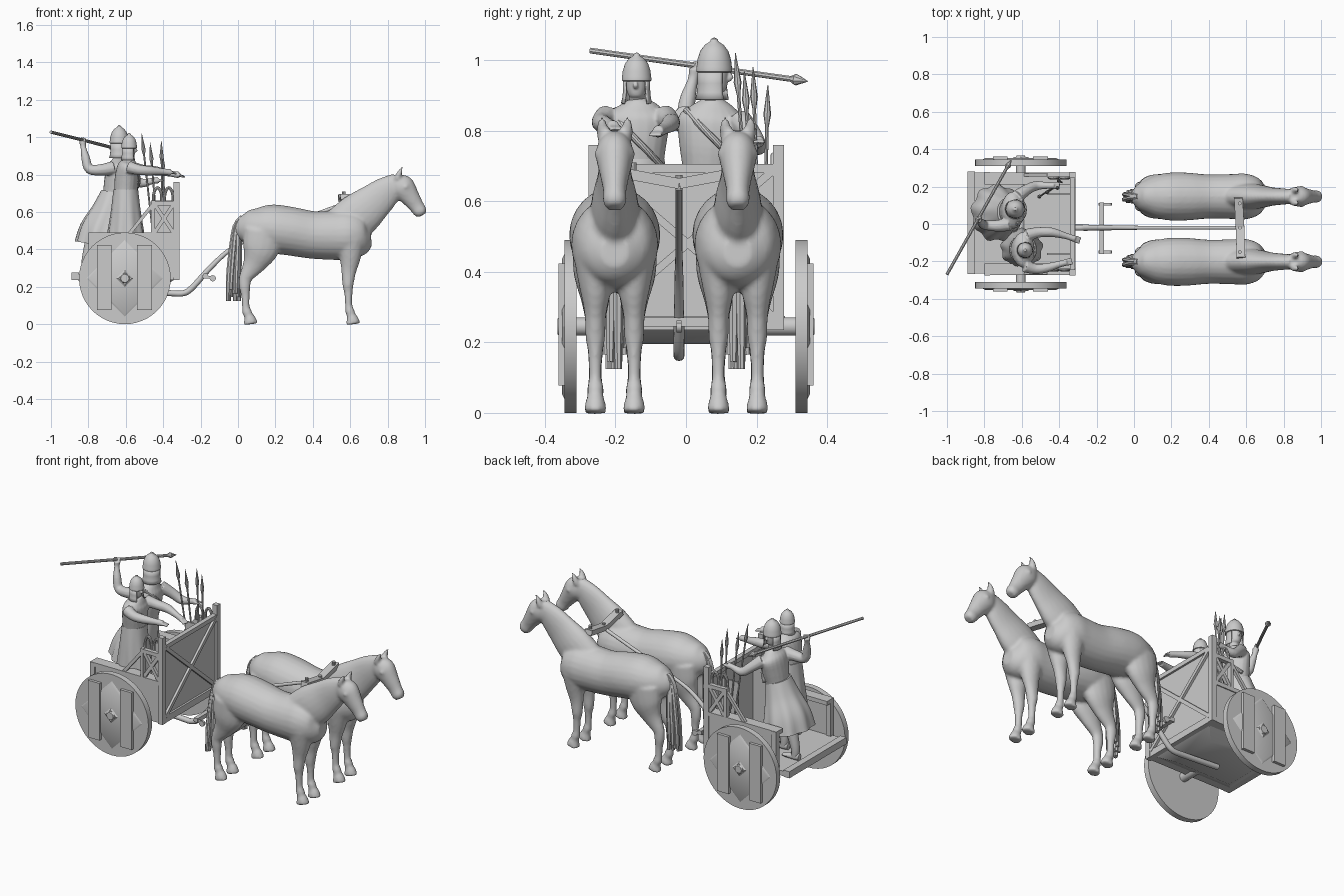
import bpy, bmesh, math
from mathutils import Vector, Matrix

# ---------- helpers ----------
def finish(name, bm, remesh=0, smooth=4):
    bmesh.ops.recalc_face_normals(bm, faces=bm.faces)
    me = bpy.data.meshes.new(name)
    bm.to_mesh(me); bm.free()
    for p in me.polygons: p.use_smooth = True
    me.set_sharp_from_angle(angle=math.radians(35))
    ob = bpy.data.objects.new(name, me)
    bpy.context.collection.objects.link(ob)
    if remesh:
        m = ob.modifiers.new("blend", 'REMESH')
        m.mode, m.voxel_size, m.use_smooth_shade = 'VOXEL', remesh, True
        s = ob.modifiers.new("soften", 'SMOOTH')
        s.factor, s.iterations = 0.5, smooth
    return ob

def spline(rings, k=4):
    """Catmull-Rom through (x, y, z, a, b) rings"""
    rs = [tuple(r) + (r[3],) if len(r) == 4 else tuple(r) for r in rings]
    out = []
    for i in range(len(rs) - 1):
        p0, p1, p2, p3 = rs[max(i-1, 0)], rs[i], rs[i+1], rs[min(i+2, len(rs)-1)]
        for j in range(k):
            t = j / k
            out.append(tuple(.5*(2*b + (c-a)*t + (2*a-5*b+4*c-d)*t*t + (3*b-a-3*c+d)*t**3)
                             for a, b, c, d in zip(p0, p1, p2, p3)))
    return out + [rs[-1]]

def tube(bm, rings, n=16, k=4, rot=0, fold=0):
    """capped loft; a = half width across y, b = the other half width"""
    rings = spline(rings, k)
    P = [Vector(r[:3]) for r in rings]
    loops = []
    for i, r in enumerate(rings):
        t = (P[min(i+1, len(P)-1)] - P[max(i-1, 0)]).normalized()
        ref = Vector((1, 0, 0)) if abs(t.y) > .9 else Vector((0, 1, 0))
        s = (ref - t * ref.dot(t)).normalized()
        o = t.cross(s)
        f = fold * i / len(rings)
        loop = []
        for j in range(n):
            th = 2*math.pi*j/n + rot
            g = 1 + f * math.cos(9*th)
            loop.append(bm.verts.new(P[i] + s*max(r[3], .001)*g*math.cos(th) + o*max(r[4], .001)*g*math.sin(th)))
        loops.append(loop)
    for A, B in zip(loops, loops[1:]):
        for j in range(n):
            bm.faces.new((A[j], A[(j+1) % n], B[(j+1) % n], B[j]))
    bm.faces.new(loops[0]); bm.faces.new(loops[-1])

def part(name, rings, n=16, k=4, **kw):
    bm = bmesh.new(); tube(bm, rings, n, k, **kw)
    return finish(name, bm)

def box(name, x0, x1, y0, y1, z0, z1):
    bm = bmesh.new()
    bmesh.ops.create_cube(bm, size=1, matrix=Matrix.Translation(((x0+x1)/2, (y0+y1)/2, (z0+z1)/2))
                          @ Matrix.Diagonal((x1-x0, y1-y0, z1-z0, 1)))
    return finish(name, bm)

def strut(name, p, q, w, h=None):
    a, b = w*.707, (h or w)*.707
    return part(name, [(*p, a, b), (*q, a, b)], 4, 1, rot=math.pi/4)

# ---------- horses ----------
bm = bmesh.new()
tube(bm, [(-.005,0,.545,.025,.035), (.03,0,.53,.07,.08), (.1,0,.515,.108,.11), (.18,0,.51,.127,.13),
          (.28,0,.497,.128,.13), (.4,0,.477,.118,.127), (.52,0,.475,.12,.132), (.6,0,.475,.122,.133),
          (.67,0,.46,.095,.1), (.712,0,.46,.04,.045)], 24)
tube(bm, [(.53,0,.50,.07,.11), (.64,0,.58,.068,.12), (.73,0,.655,.05,.1), (.80,0,.715,.043,.08), (.86,0,.765,.036,.05)], 20)
tube(bm, [(.835,0,.785,.025,.025), (.85,0,.765,.043,.05), (.88,0,.732,.054,.066), (.92,0,.68,.043,.052),
          (.955,0,.63,.033,.04), (.975,0,.6,.034,.037), (.985,0,.582,.022,.024)], 20)
for s in (-1, 1):
    y = s*.055
    tube(bm, [(.85,s*.03,.775,.02,.018), (.864,s*.036,.81,.018,.014), (.883,s*.034,.845,.003)], 10)
    tube(bm, [(.895,s*.04,.735,.012), (.9,s*.056,.735,.01)], 10, 1)
    tube(bm, [(.6,s*.065,.46,.055,.08), (.6,y,.36,.046,.058), (.592,y,.28,.031,.04), (.588,y,.21,.028,.03),
              (.59,y,.17,.021,.023), (.592,y,.1,.018,.02), (.598,y,.07,.024,.025), (.606,y,.042,.021,.021)])
    tube(bm, [(.14,s*.065,.5,.055,.11), (.12,s*.06,.4,.057,.098), (.085,y,.32,.04,.062), (.042,y,.25,.027,.036),
              (.036,y,.2,.025,.03), (.04,y,.15,.02,.023), (.042,y,.09,.02,.021), (.048,y,.065,.025,.026), (.056,y,.04,.021,.021)])
    for x in (.61, .062):
        tube(bm, [(x-.003,y,.045,.024,.026), (x+.003,y,.022,.03,.034), (x+.006,y,0,.033,.04)], 16)
horse = finish("horse", bm, remesh=.009)
horse.location.y = .147
horse2 = horse.copy(); horse2.location.y = -.202; horse2.name = "second_horse"
bpy.context.collection.objects.link(horse2)

# tails as bundles of hanging locks
for oy in (.147, -.202):
    bm = bmesh.new()
    for i in range(13):
        a = i*2.4; d = .006 + .022*math.sqrt(i/12)
        dx, dy = d*math.cos(a), d*math.sin(a)
        e = .125 + (i % 4)*.02
        tube(bm, [(.02,oy+dy*.2,.575,.01), (-.004+dx*.5,oy+dy*.5,.52,.014), (-.014+dx,oy+dy,.38,.014),
                  (-.022+dx*1.2,oy+dy*1.1,.25,.013), (-.024+dx*1.3,oy+dy*1.2,e,.01)], 7, 3)
    finish("tail", bm)

# ---------- pole, yoke and swingletree ----------
part("pole", [(-.6,-.02,.18,.016), (-.37,-.02,.166,.016), (-.29,-.02,.166,.016), (-.24,-.02,.2,.016), (-.15,-.02,.3,.014),
              (-.04,-.02,.4,.012), (.1,-.02,.47,.01), (.57,-.02,.645,.01)], 12)
for y, x in ((-.18, .572), (.14, .558)):
    strut("yoke_arm", (.567,-.02,.65), (x,y,.68), .046, .03)
part("yoke_pin", [(.567,-.02,.63,.01), (.567,-.02,.675,.01)], 10, 1)
for y in (-.15, .11):
    part("yoke_peg", [(.565,y,.67,.01), (.565,y,.71,.01)], 10, 1)
box("swingletree", -.185, -.16, -.16, .115, .245, .27)
for y in (-.15, -.02, .105):
    strut("swingletree_peg", (-.19,y,.255), (-.12,y,.248), .014)
    part("trace_ring", [(-.135,y-.007,.245,.017), (-.135,y+.007,.245,.017)], 12, 1)

# ---------- wheels ----------
X, Z = -.605, .245
part("axle", [(X,-.33,Z,.026), (X,.33,Z,.026)], 16, 1)
for s in (-1, 1):
    part("wheel", [(X,s*.31,Z,.245), (X,s*.345,Z,.245)], 48, 1)
    part("wheel_diamond", [(X,s*.34,Z,.215), (X,s*.352,Z,.19)], 4, 1)
    part("hub", [(X,s*.34,Z,.07), (X,s*.358,Z,.035)], 4, 1)
    part("hub_cap", [(X,s*.35,Z,.03), (X,s*.365,Z,.022)], 16, 1)
    for dx in (-.11, .105):
        y0, y1 = sorted((s*.34, s*.362))
        box("wheel_plank", X+dx-.039, X+dx+.039, y0, y1, .077, .423)

# ---------- chariot body ----------
box("floor", -.88, -.32, -.265, .275, .235, .265)
box("rear_sill", -.89, -.85, -.267, .28, .235, .275)
part("hull", [(-.6,0,.238,.32,.37), (-.6,0,.195,.2,.26)], 4, 1, rot=math.pi/4)
box("front_panel", -.337, -.327, -.25, .26, .25, .70)
box("front_top_rail", -.343, -.315, -.267, .275, .68, .705)
box("front_bottom_rail", -.343, -.315, -.267, .275, .235, .275)
for a, b in ((-.24, .25), (.25, -.24)):
    strut("front_cross", (-.324,a,.27), (-.324,b,.69), .022)
for c in (-.26, .262):
    s = 1 if c > 0 else -1
    box("front_post", -.345, -.313, c-.016, c+.016, .235, .76)
    box("side_wall", -.79, -.33, c-.008, c+.008, .25, .48)
    y0, y1 = sorted((c - s*.05, c + s*.014))
    box("side_rail", -.80, -.33, y0, y1, .465, .49)
    box("rear_post", -.80, -.77, c-.016, c+.016, .25, .488)
    box("quiver_post", -.465, -.445, c-.013, c+.013, .48, .66)
    box("quiver_rail", -.465, -.33, c-.013, c+.013, .635, .658)
    strut("side_cross", (-.445,c,.49), (-.345,c,.64), .02)
    strut("side_cross", (-.345,c,.49), (-.445,c,.64), .02)
    strut("side_brace", (-.58,c,.485), (-.455,c,.64), .018)
    box("quiver_back", -.465, -.34, c-s*.1-.005, c-s*.1+.005, .27, .66)
    for x in (-.43, -.37):       # hoop handles
        part("quiver_hoop", [(x-.022,c-s*.015,.64,.008), (x-.02,c-s*.015,.7,.008), (x,c-s*.015,.73,.008),
                             (x+.02,c-s*.015,.7,.008), (x+.022,c-s*.015,.64,.008)], 8)

# ---------- spears ----------
def spear(name, p, q, r=.006, head=.07, w=.012):
    p, q = Vector(p), Vector(q); d = (q-p).normalized()
    bm = bmesh.new()
    tube(bm, [(*p, r), (*(q-d*head), r)], 8, 1)
    tube(bm, [(*(q-d*head), r), (*(q-d*head*.7), w), (*q, .001)], 8, 1)
    finish(name, bm)
spear("throwing_spear", (-1,-.27,1.027), (-.655,.345,.94), .0085, .055, .017)
for p, q in (((-.44,.19,.35), (-.515,.14,1.02)), ((-.42,.2,.35), (-.47,.165,.97)),
             ((-.4,.21,.35), (-.41,.19,.98)), ((-.38,.22,.35), (-.405,.232,.93))):
    spear("stored_spear", p, q, .005, .12, .011)

# ---------- crew ----------
def lathe(name, M, profile, a0, a1):
    bm = bmesh.new(); n = 28
    cols = [[bm.verts.new((r*math.cos(t), r*math.sin(t), z)) for r, z in profile]
            for t in [a0 + (a1-a0)*i/n for i in range(n+1)]]
    for A, B in zip(cols, cols[1:]):
        for j in range(len(profile)-1):
            bm.faces.new((A[j], B[j], B[j+1], A[j+1]))
    bmesh.ops.remove_doubles(bm, verts=bm.verts, dist=1e-5)
    ob = finish(name, bm); ob.data.transform(M)
    m = ob.modifiers.new("thickness", 'SOLIDIFY'); m.thickness = .004

def crew(name, head, turn, size, torso, skirt, limbs, feet):
    M = Matrix.Translation(head) @ Matrix.Rotation(turn, 4, 'Z') @ Matrix.Diagonal((size, size, size, 1))
    hb = bmesh.new()
    tube(hb, [(.006,0,-.062,.012), (.004,0,-.05,.026,.03), (0,0,-.015,.037,.04), (0,0,.025,.036,.04), (0,0,.04,.02)], 20)
    tube(hb, [(.036,0,.006,.005), (.047,0,-.014,.009,.008), (.036,0,-.02,.007)], 10, 2)
    tube(hb, [(-.008,0,-.1,.026), (-.004,0,-.02,.026)], 12, 1)
    finish(name + "_head", hb, remesh=.003, smooth=3).data.transform(M)
    lathe(name + "_helmet", M, [(.046,0), (.05,.003), (.05,.012), (.049,.016), (.047,.035), (.039,.06), (.026,.077),
                                (.012,.086), (.009,.093), (0,.098)], 0, 2*math.pi)
    lathe(name + "_neck_guard", M, [(.046,.005), (.046,-.03), (.048,-.055), (.053,-.075)], math.radians(50), math.radians(310))
    bm = bmesh.new()
    tube(bm, torso, 20)
    for rings in limbs:
        tube(bm, rings, 12)
        e, f = Vector(rings[-1][:3]), Vector(rings[-2][:3])
        d = (e-f).normalized()
        for k in (-.012, -.004, .004, .012):       # fingers
            side = d.cross(Vector((0, 0, 1))).normalized() * k
            tube(bm, [(*(e+side), .007), (*(e+side*1.3+d*.03+Vector((0,0,-.006))), .005)], 6, 2)
    finish(name + "_body", bm, remesh=.005, smooth=2)
    part(name + "_robe", skirt, 54, 5, fold=.06)
    for x, y, h in feet:
        part(name + "_leg", [(x,y,.28,.022), (x,y,.34,.026), (x+.03,y,h,.036)], 12)
        part(name + "_foot", [(x-.03,y,.285,.016,.02), (x,y,.285,.02,.022), (x+.06,y,.278,.02,.012), (x+.08,y,.275,.012,.008)], 12)

crew("spearman", (-.635,.08,.965), math.radians(80), 1.02,
     [(-.67,.06,.6,.075,.07), (-.66,.065,.68,.075,.064), (-.65,.07,.76,.09,.066), (-.645,.075,.83,.098,.06),
      (-.64,.078,.865,.065,.042), (-.637,.08,.89,.028,.028)],
     [(-.665,.065,.7,.078,.068), (-.69,.06,.6,.105,.095), (-.72,.06,.5,.135,.125), (-.735,.06,.42,.15,.135)],
     [[(-.665,0,.835,.038), (-.73,-.01,.825,.031), (-.795,-.005,.83,.026), (-.815,.005,.89,.023), (-.827,.02,.945,.015), (-.83,.026,.975,.02)],
      [(-.62,.15,.83,.036), (-.57,.185,.79,.029), (-.52,.205,.755,.025), (-.46,.205,.765,.017), (-.425,.205,.77,.018)]],
     [(-.81,.11,.45), (-.68,.03,.45)])
crew("driver", (-.582,-.14,.94), math.radians(-5), .84,
     [(-.6,-.135,.6,.07,.065), (-.6,-.135,.7,.072,.062), (-.595,-.137,.78,.085,.064), (-.59,-.138,.84,.095,.056),
      (-.585,-.138,.868,.062,.04), (-.583,-.14,.89,.025,.025)],
     [(-.6,-.135,.72,.074,.066), (-.6,-.135,.6,.085,.08), (-.6,-.13,.48,.098,.098), (-.6,-.13,.36,.105,.11)],
     [[(-.585,-.225,.84,.034), (-.53,-.24,.825,.028), (-.47,-.235,.82,.025), (-.4,-.215,.815,.018), (-.36,-.205,.812,.018)],
      [(-.575,-.06,.84,.034), (-.51,-.045,.825,.028), (-.44,-.045,.82,.025), (-.36,-.065,.805,.017), (-.315,-.08,.797,.018)]],
     [(-.62,-.17,.4), (-.6,-.09,.4)])
# shoulder sash on each tunic
for y, x, z in ((.075,-.65,.02), (-.137,-.597,.01)):
    part("sash", [(x+.02,y-.075,.84+z,.01), (x+.062,y-.03,.79+z,.01), (x+.062,y+.03,.73+z,.01), (x+.02,y+.075,.68+z,.01)], 10)
